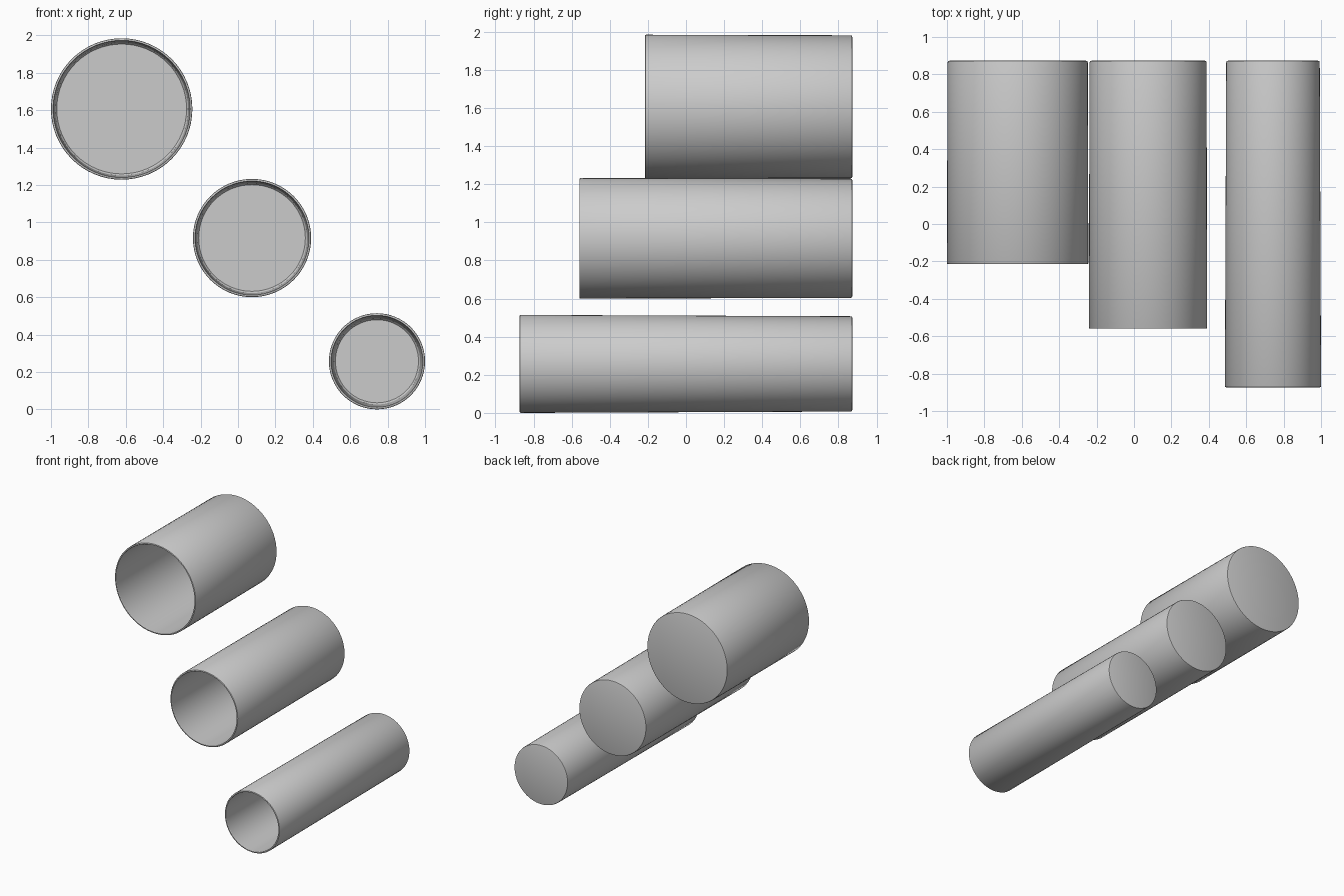
import bpy, bmesh, math

if "Cube" in bpy.data.objects:
    bpy.data.objects.remove(bpy.data.objects["Cube"])

SEGMENTS = 64
BACK = 0.873


def make_cup(name, x, z, radius, front, back_radius):
    """Lathe a thin-walled cup about a y-parallel axis, open towards -y."""
    wall, floor, b = 0.014, 0.02, 0.005
    profile = [  # (radius, y) from the outer back centre round to the inner floor centre
        (0, BACK), (back_radius - 2 * b, BACK), (back_radius - b * 0.5, BACK - b * 0.5),
        (back_radius, BACK - 2 * b),
        (radius, front + b), (radius - b * 0.4, front + b * 0.3), (radius - b, front),
        (radius - wall + b * 0.6, front), (radius - wall, front + b),
        (back_radius - wall - 0.005, BACK - floor - 0.012),
        (back_radius - wall - 0.014, BACK - floor), (0, BACK - floor),
    ]
    bm = bmesh.new()
    verts = [bm.verts.new((r, y, 0)) for r, y in profile]
    edges = [bm.edges.new(pair) for pair in zip(verts, verts[1:])]
    bmesh.ops.spin(bm, geom=verts + edges, cent=(0, 0, 0), axis=(0, 1, 0),
                   angle=math.tau, steps=SEGMENTS)
    bmesh.ops.remove_doubles(bm, verts=bm.verts, dist=1e-5)
    bmesh.ops.recalc_face_normals(bm, faces=bm.faces)
    mesh = bpy.data.meshes.new(name)
    bm.to_mesh(mesh)
    bm.free()
    cup = bpy.data.objects.new(name, mesh)
    bpy.context.collection.objects.link(cup)
    cup.location = (x, 0, z)
    bpy.ops.object.select_all(action='DESELECT')
    cup.select_set(True)
    bpy.context.view_layer.objects.active = cup
    bpy.ops.object.shade_smooth_by_angle(angle=math.radians(30))


# Three cups stepping down and growing longer to the right
make_cup("large_cup", -0.622, 1.606, 0.378, -0.215, 0.375)
make_cup("medium_cup", 0.075, 0.916, 0.316, -0.56, 0.313)
make_cup("small_cup", 0.743, 0.257, 0.257, -0.873, 0.25)
